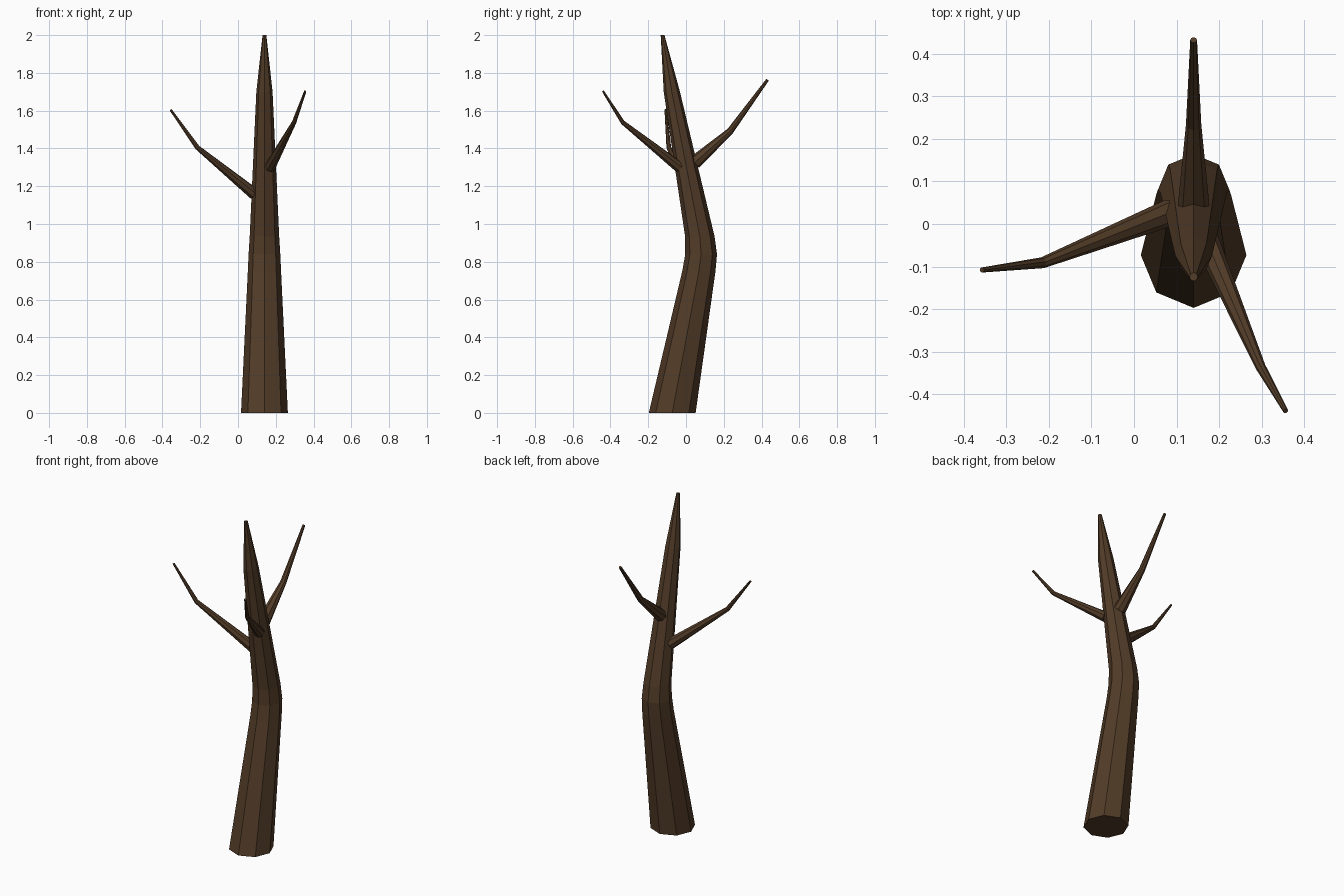
import bpy, bmesh
from math import cos, sin, pi
from mathutils import Vector

if "Cube" in bpy.data.objects:
    bpy.data.objects.remove(bpy.data.objects["Cube"])

SIDES = 8
bark = bpy.data.materials.new("bark")
bark.diffuse_color = (0.085, 0.045, 0.021, 1)
bark.use_nodes = True
bark.node_tree.nodes["Principled BSDF"].inputs["Base Color"].default_value = bark.diffuse_color


def limb(name, path, level=False):
    """Tapered, capped tube through (x, y, z, radius) points."""
    pts = [Vector(p[:3]) for p in path]
    bm = bmesh.new()
    rings = []
    for i, p in enumerate(pts):
        before = (p - pts[i - 1]).normalized() if i else Vector()
        after = (pts[i + 1] - p).normalized() if i + 1 < len(pts) else Vector()
        d = Vector((0, 0, 1)) if level else (before + after).normalized()
        u = Vector((1, 0, 0)) if level else d.cross(Vector((0, 0, 1))).normalized()
        v = d.cross(u)
        r = path[i][3]
        rings.append([bm.verts.new(p + r * (cos(a) * u + sin(a) * v))
                      for a in (2 * pi * k / SIDES for k in range(SIDES))])
    for lo, hi in zip(rings, rings[1:]):
        for k in range(SIDES):
            n = (k + 1) % SIDES
            bm.faces.new((lo[k], lo[n], hi[n], hi[k]))
    bm.faces.new(rings[0][::-1])
    bm.faces.new(rings[-1])
    bmesh.ops.recalc_face_normals(bm, faces=bm.faces[:])
    mesh = bpy.data.meshes.new(name)
    bm.to_mesh(mesh)
    bm.free()
    mesh.materials.append(bark)
    obj = bpy.data.objects.new(name, mesh)
    bpy.context.collection.objects.link(obj)
    return obj


# Trunk leaning back, then bending forward to a thin tip
limb("trunk", [(0.14, -0.073, 0, 0.124), (0.14, 0.068, 0.75, 0.088),
               (0.14, 0.080, 0.84, 0.084), (0.14, 0.073, 0.935, 0.078),
               (0.14, -0.075, 1.70, 0.043), (0.14, -0.124, 2.0, 0.010)], level=True)

# Three kinked branches
limb("left_branch", [(0.085, 0.027, 1.16, 0.032), (-0.215, -0.091, 1.405, 0.013),
                     (-0.357, -0.108, 1.605, 0.006)])
limb("front_branch", [(0.168, -0.035, 1.30, 0.030), (0.297, -0.335, 1.538, 0.012),
                      (0.356, -0.439, 1.703, 0.006)])
limb("back_branch", [(0.14, 0.045, 1.325, 0.037), (0.14, 0.234, 1.492, 0.018),
                     (0.14, 0.432, 1.764, 0.008)])
